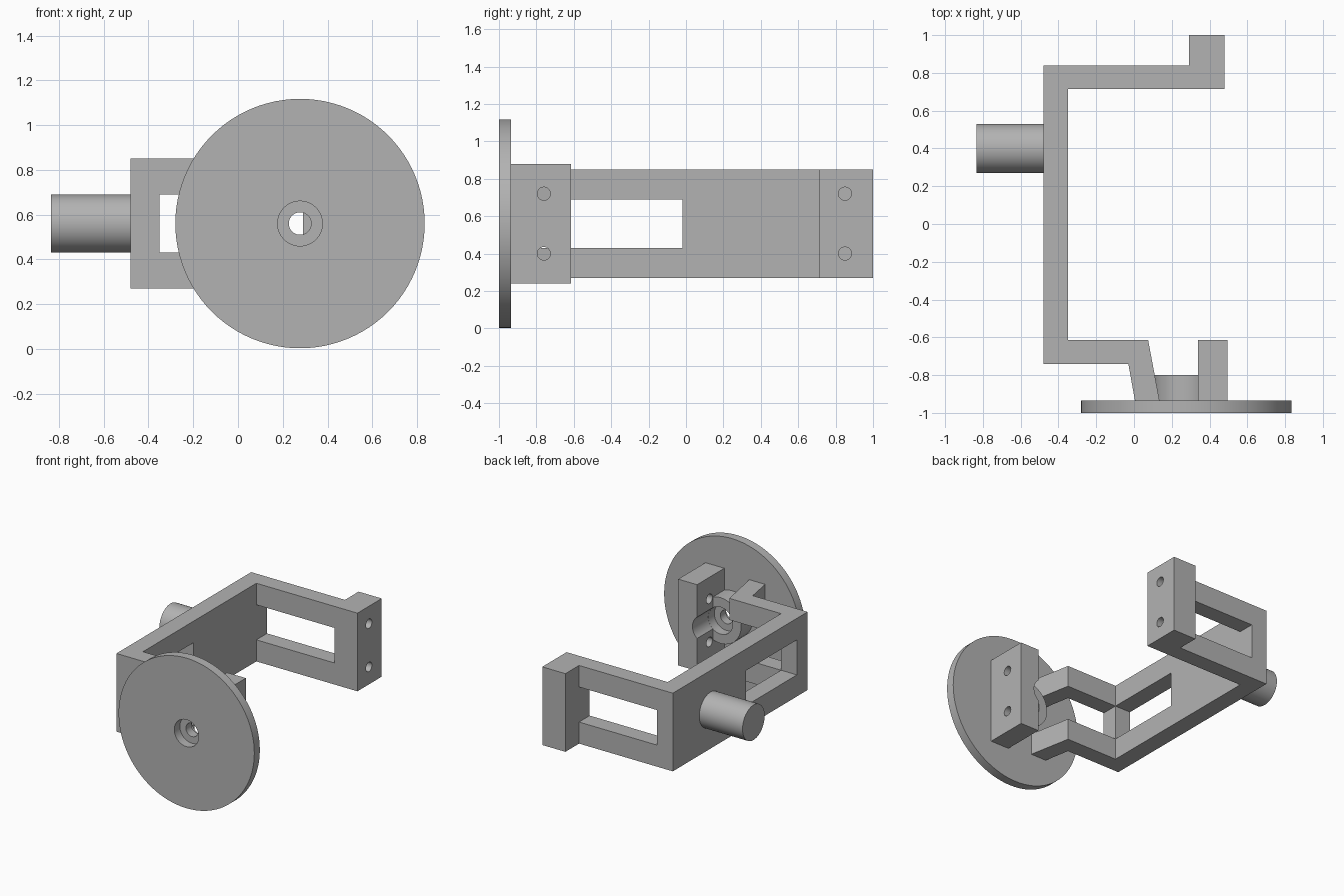
import bpy, bmesh, math
from mathutils import Matrix, Vector

cube = bpy.data.objects.get("Cube")
if cube:
    bpy.data.objects.remove(cube, do_unlink=True)

grey = bpy.data.materials.new("plain grey")
grey.use_nodes = True
colour = (0.45, 0.45, 0.45, 1)
grey.diffuse_color = colour
grey.node_tree.nodes["Principled BSDF"].inputs["Base Color"].default_value = colour

AXIS_X, AXIS_Z = 0.277, 0.56      # hub axis, running along y
BORE, HOLE = 0.1, 0.05


def finish(bm, name):
    bmesh.ops.recalc_face_normals(bm, faces=bm.faces)
    mesh = bpy.data.meshes.new(name)
    bm.to_mesh(mesh)
    bm.free()
    mesh.materials.append(grey)
    obj = bpy.data.objects.new(name, mesh)
    bpy.context.collection.objects.link(obj)
    return obj


def prism(name, outline, z0, z1):
    bm = bmesh.new()
    face = bm.faces.new([bm.verts.new((x, y, z0)) for x, y in outline])
    new = bmesh.ops.extrude_face_region(bm, geom=[face])["geom"]
    bmesh.ops.translate(bm, vec=(0, 0, z1 - z0),
                        verts=[v for v in new if isinstance(v, bmesh.types.BMVert)])
    return finish(bm, name)


def box(name, x0, x1, y0, y1, z0, z1):
    return prism(name, [(x0, y0), (x1, y0), (x1, y1), (x0, y1)], z0, z1)


def rod(name, start, end, radius, sides=48):
    a, b = Vector(start), Vector(end)
    turn = (b - a).to_track_quat("Z", "Y").to_matrix().to_4x4()
    bm = bmesh.new()
    bmesh.ops.create_cone(bm, cap_ends=True, segments=sides, radius1=radius,
                          radius2=radius, depth=(b - a).length,
                          matrix=Matrix.Translation((a + b) / 2) @ turn)
    return finish(bm, name)


def activate(obj):
    bpy.ops.object.select_all(action="DESELECT")
    obj.select_set(True)
    bpy.context.view_layer.objects.active = obj


def smooth(obj):
    activate(obj)
    bpy.ops.object.shade_smooth_by_angle(angle=math.radians(30))


def cut(obj, cutters):
    activate(obj)
    for cutter in cutters:
        mod = obj.modifiers.new("cut", "BOOLEAN")
        mod.operation, mod.solver, mod.object = "DIFFERENCE", "EXACT", cutter
        bpy.ops.object.modifier_apply(modifier=mod.name)
        bpy.data.objects.remove(cutter, do_unlink=True)
    smooth(obj)


def screw_holes(y, x0, x1):
    return [rod("hole_cutter", (x0, y, z), (x1, y, z), 0.035, 32) for z in (0.4, 0.72)]


# Bracket: side wall, rear arm with end block, front arm with slanted leg
bracket = prism("bracket", [
    (-0.48, -0.74), (-0.03, -0.74), (0.005, -0.935), (0.135, -0.935),
    (0.075, -0.615), (-0.35, -0.615), (-0.35, 0.715), (0.48, 0.715),
    (0.48, 1), (0.29, 1), (0.29, 0.84), (-0.48, 0.84)], 0.27, 0.85)
windows = [box("window_cutter", *span, 0.43, 0.69) for span in (
    (-0.35, 0.25, -1.1, -0.5), (-0.6, -0.2, -0.615, -0.02), (-0.35, 0.29, 0.6, 0.9))]
cut(bracket, windows + screw_holes(0.85, 0.29, 0.6))

# Mounting peg on the outside of the wall
peg = rod("side_peg", (-0.835, 0.4, AXIS_Z), (-0.48, 0.4, AXIS_Z), 0.13)
smooth(peg)

# Disc and boss turned as one piece, counterbored from both ends
profile = [(BORE, -1), (0.557, -1), (0.557, -0.935), (0.17, -0.935), (0.17, -0.8),
           (BORE, -0.8), (BORE, -0.87), (HOLE, -0.87), (HOLE, -0.935), (BORE, -0.935)]
bm = bmesh.new()
verts = [bm.verts.new((AXIS_X + r, y, AXIS_Z)) for r, y in profile]
edges = [bm.edges.new((v, verts[i - 1])) for i, v in enumerate(verts)]
bmesh.ops.spin(bm, geom=verts + edges, cent=(AXIS_X, 0, AXIS_Z), axis=(0, 1, 0),
               angle=math.tau, steps=96, use_merge=True)
bmesh.ops.remove_doubles(bm, verts=bm.verts, dist=0.0001)
smooth(finish(bm, "disc_hub"))

# Clamp block behind the disc, grooved for access to the bore
block = box("clamp_block", 0.34, 0.495, -0.935, -0.615, 0.24, 0.88)
groove = rod("groove_cutter", (AXIS_X, -0.87, AXIS_Z), (AXIS_X, -0.5, AXIS_Z), BORE + 0.001)
cut(block, [groove] + screw_holes(-0.76, 0.2, 0.6))
